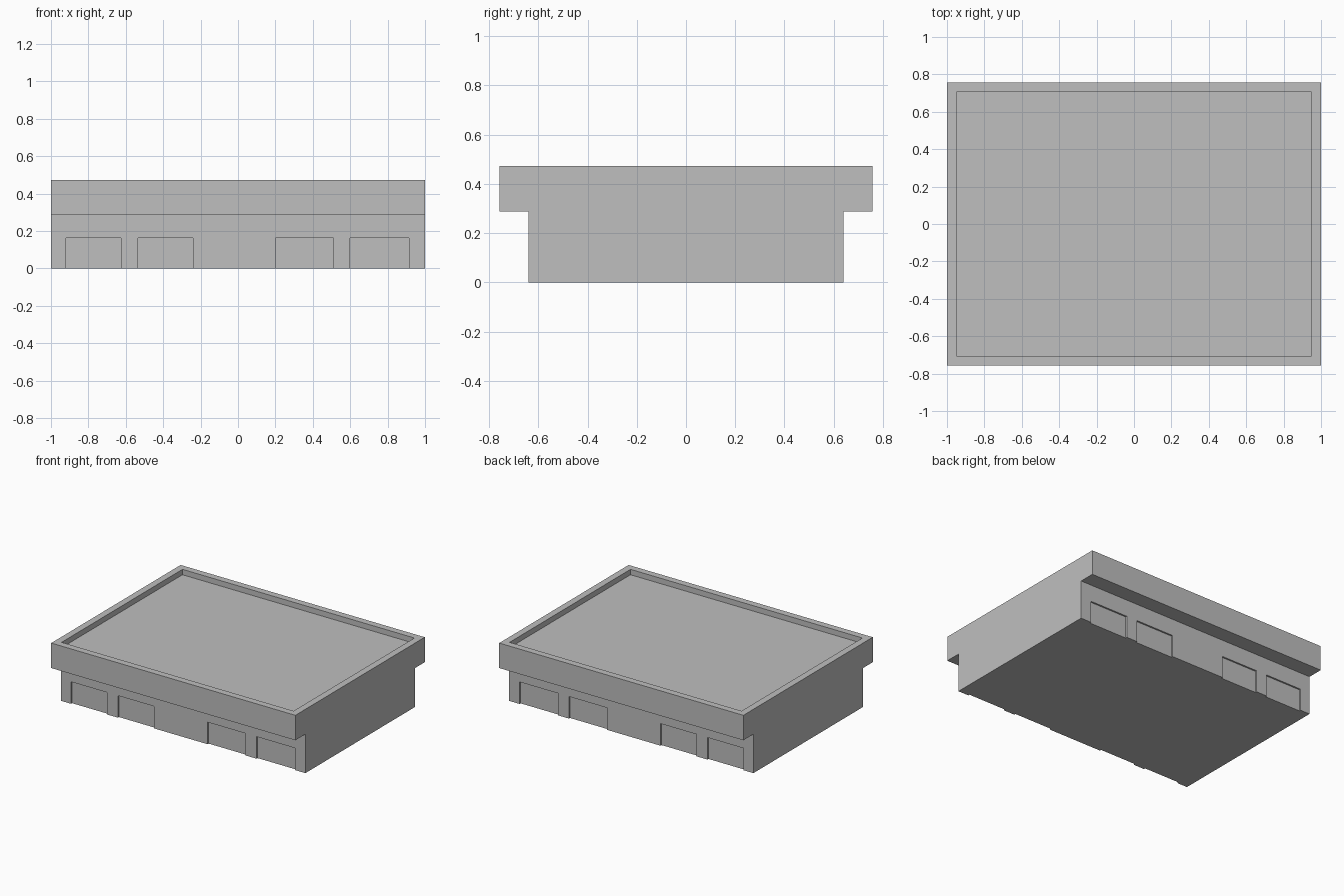
import bpy
import bmesh
from mathutils import Vector

cube = bpy.data.objects.get("Cube")
if cube:
    bpy.data.objects.remove(cube, do_unlink=True)

WALL_Y, ROOF_Y = 0.64, 0.757
EAVE_Z, TOP_Z = 0.288, 0.473
DOOR_TOP, DOOR_DEPTH = 0.163, 0.012
DOORS = [(-0.92, -0.625), (-0.535, -0.24), (0.2, 0.51), (0.6, 0.915)]

grey = bpy.data.materials.new("plain_grey")
grey.use_nodes = True
grey.diffuse_color = (0.52, 0.52, 0.52, 1)
grey.node_tree.nodes["Principled BSDF"].inputs["Base Color"].default_value = grey.diffuse_color


def add_object(name, bm):
    bmesh.ops.recalc_face_normals(bm, faces=bm.faces[:])
    mesh = bpy.data.meshes.new(name)
    bm.to_mesh(mesh)
    bm.free()
    mesh.materials.append(grey)
    obj = bpy.data.objects.new(name, mesh)
    bpy.context.scene.collection.objects.link(obj)
    return obj


# Building shell: T-shaped section swept across the width
half = [(WALL_Y, 0), (WALL_Y, EAVE_Z), (ROOF_Y, EAVE_Z), (ROOF_Y, TOP_Z)]
section = half + [(-y, z) for y, z in reversed(half)]
bm = bmesh.new()
end = bm.faces.new([bm.verts.new((-1, y, z)) for y, z in section])
swept = bmesh.ops.extrude_face_region(bm, geom=[end], use_keep_orig=True)
bmesh.ops.translate(bm, vec=(2, 0, 0),
                    verts=[g for g in swept["geom"] if isinstance(g, bmesh.types.BMVert)])
bmesh.ops.recalc_face_normals(bm, faces=bm.faces[:])

# Sunken roof deck inside a parapet
deck = next(f for f in bm.faces if f.normal.z > 0.9 and f.calc_center_median().z > EAVE_Z + 0.1)
bmesh.ops.inset_region(bm, faces=[deck], thickness=0.05, use_even_offset=True)
floor = bmesh.ops.extrude_face_region(bm, geom=[deck])
bmesh.ops.translate(bm, vec=(0, 0, -0.04),
                    verts=[g for g in floor["geom"] if isinstance(g, bmesh.types.BMVert)])
bmesh.ops.delete(bm, geom=[deck], context='FACES_ONLY') if deck.is_valid else None
building = add_object("building_shell", bm)

# Shallow door recesses along the front and back walls
bm = bmesh.new()
for side in (-1, 1):
    for x0, x1 in DOORS:
        verts = bmesh.ops.create_cube(bm, size=1)["verts"]
        bmesh.ops.scale(bm, vec=(x1 - x0, 2 * DOOR_DEPTH, 2 * DOOR_TOP), verts=verts)
        bmesh.ops.translate(bm, vec=Vector(((x0 + x1) / 2, side * WALL_Y, 0)), verts=verts)
cutter = add_object("door_cutter", bm)
cutter.hide_render = True

cut = building.modifiers.new("door_recesses", 'BOOLEAN')
cut.operation = 'DIFFERENCE'
cut.solver = 'EXACT'
cut.object = cutter

# Bake the recesses and drop the cutter
bpy.context.view_layer.objects.active = building
building.select_set(True)
bpy.ops.object.modifier_apply(modifier=cut.name)
bpy.data.objects.remove(cutter, do_unlink=True)
